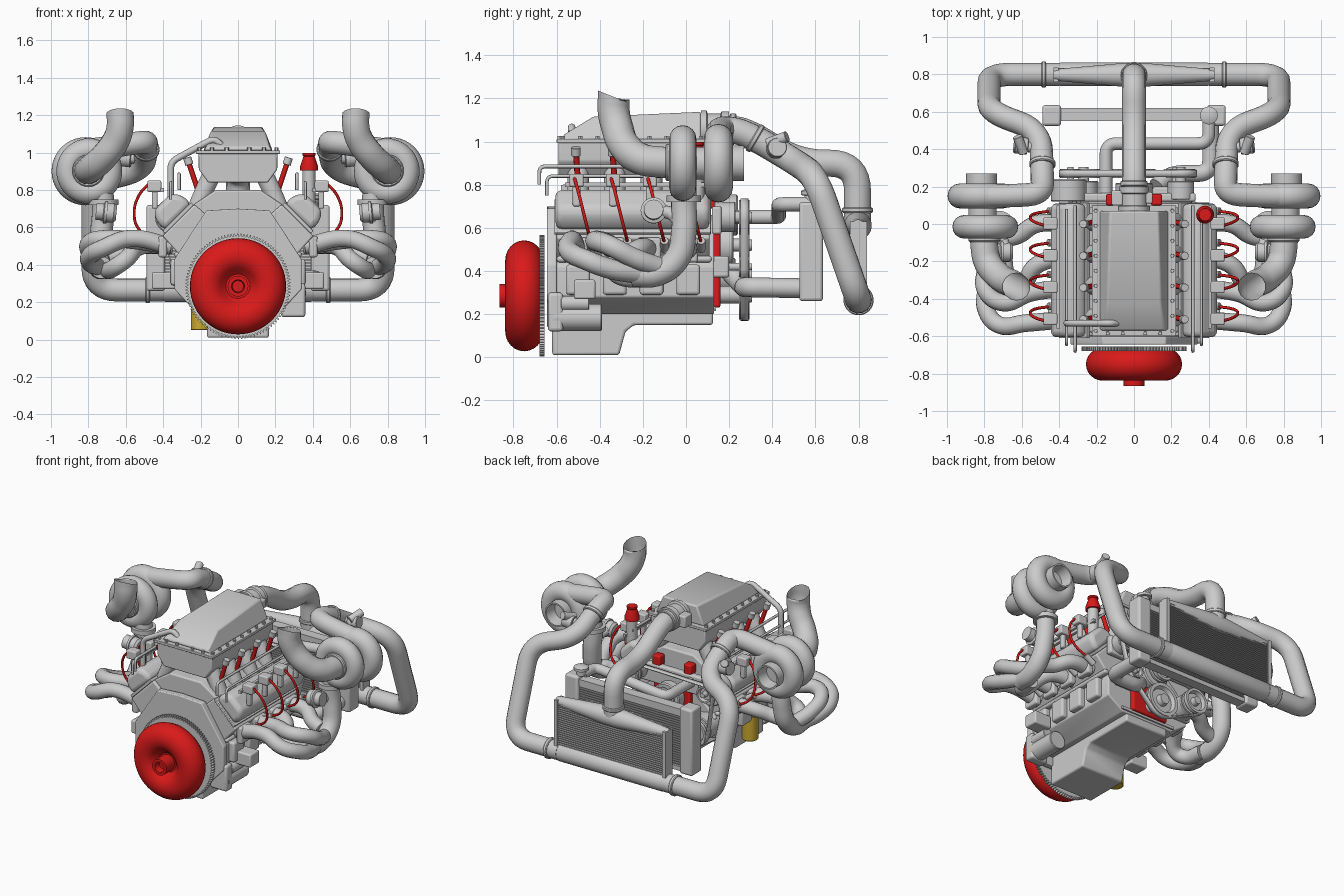
import bpy, bmesh, math
from mathutils import Vector, geometry

if "Cube" in bpy.data.objects:
    bpy.data.objects.remove(bpy.data.objects["Cube"])

def material(name, col):
    m = bpy.data.materials.new(name)
    m.diffuse_color = (*col, 1)
    m.use_nodes = True
    m.node_tree.nodes["Principled BSDF"].inputs["Base Color"].default_value = m.diffuse_color
    return m

RED = material("red", (0.7, 0.01, 0.01))
GOLD = material("gold", (0.6, 0.4, 0.03))

# ---------- helpers (all geometry in world space, +x half mirrored) ----------
def finish(bm, name, mat=None, mirror=False, bevel=0, angle=38):
    bmesh.ops.recalc_face_normals(bm, faces=bm.faces[:])
    me = bpy.data.meshes.new(name)
    bm.to_mesh(me)
    bm.free()
    me.polygons.foreach_set("use_smooth", [True] * len(me.polygons))
    me.set_sharp_from_angle(angle=math.radians(angle))
    ob = bpy.data.objects.new(name, me)
    bpy.context.collection.objects.link(ob)
    if mat:
        me.materials.append(mat)
    if bevel:
        b = ob.modifiers.new("bevel", 'BEVEL')
        b.width, b.segments = bevel, 3
    if mirror:
        ob.modifiers.new("mirror", 'MIRROR')
    return ob

def boxes(name, items, **kw):
    bm = bmesh.new()
    for x0, x1, y0, y1, z0, z1 in items:
        for v in bmesh.ops.create_cube(bm, size=1)['verts']:
            v.co = ((x0 + x1) / 2 + v.co.x * (x1 - x0), (y0 + y1) / 2 + v.co.y * (y1 - y0),
                    (z0 + z1) / 2 + v.co.z * (z1 - z0))
    return finish(bm, name, **kw)

def prism(name, pts, a, b, axis='y', **kw):
    bm = bmesh.new()
    place = (lambda p, d: (p[0], d, p[1])) if axis == 'y' else (lambda p, d: (d, p[0], p[1]))
    f = bm.faces.new([bm.verts.new(place(p, a)) for p in pts])
    for v in bmesh.ops.extrude_face_region(bm, geom=[f])['geom']:
        if isinstance(v, bmesh.types.BMVert):
            v.co[1 if axis == 'y' else 0] = b
    return finish(bm, name, **kw)

def lathe(name, prof, at, axis=(0, 1, 0), n=40, closed=False, **kw):
    bm = bmesh.new()
    q = Vector((0, 0, 1)).rotation_difference(Vector(axis))
    rings = [[bm.verts.new(Vector(at) + q @ Vector((r * math.cos(k * math.tau / n),
              r * math.sin(k * math.tau / n), h))) for k in range(n)] for r, h in prof]
    for i in range(len(rings) if closed else len(rings) - 1):
        a, b = rings[i], rings[(i + 1) % len(rings)]
        for k in range(n):
            bm.faces.new((a[k], a[(k + 1) % n], b[(k + 1) % n], b[k]))
    if not closed:
        bm.faces.new(rings[0])
        bm.faces.new(rings[-1])
    return finish(bm, name, **kw)

def cyl(name, at, r, h, axis=(0, 1, 0), **kw):
    return lathe(name, [(r * .93, 0), (r, r * .07), (r, h - r * .07), (r * .93, h)], at, axis, **kw)

def tube(name, pts, r, mat=None, mirror=False, caps=True, bend=0):
    """Pipe along points: smooth curve, or straight runs with rounded corners if bend is set."""
    pts = [Vector(p) for p in pts]
    if bend:
        out = [pts[0]]
        for a, p, b in zip(pts, pts[1:], pts[2:]):
            s, e = [p + (q - p).normalized() * min(bend, (q - p).length * .48) for q in (a, b)]
            out += [s * (1 - t) ** 2 + p * 2 * t * (1 - t) + e * t * t for t in (k / 8 for k in range(9))]
        pts = out + [pts[-1]]
    cu = bpy.data.curves.new(name, 'CURVE')
    cu.dimensions, cu.bevel_depth, cu.bevel_resolution = '3D', r, 5 if r > .02 else 2
    cu.resolution_u, cu.use_fill_caps = 2 if bend else 8, caps
    sp = cu.splines.new('BEZIER')
    sp.bezier_points.add(len(pts) - 1)
    for b, p in zip(sp.bezier_points, pts):
        b.co = p
        b.handle_left_type = b.handle_right_type = 'VECTOR' if bend else 'AUTO'
    tmp = bpy.data.objects.new(name, cu)
    bpy.context.collection.objects.link(tmp)
    me = bpy.data.meshes.new_from_object(tmp.evaluated_get(bpy.context.evaluated_depsgraph_get()))
    bm = bmesh.new()
    bm.from_mesh(me)
    bpy.data.objects.remove(tmp)
    bmesh.ops.remove_doubles(bm, verts=bm.verts[:], dist=1e-5)
    return finish(bm, name, mat, mirror, angle=50)

def sym(pts):
    return pts + [(-x, z) for x, z in reversed(pts) if x > 0]

def V(t, v):  # bank coordinates: t along the 45 degree bank, v outward across it
    return (.707 * (t + v), .32 + .707 * (t - v))

YS = [-.5, -.33, -.16, .01]

# ---------- block, sump, banks ----------
prism("engine_block", sym([(0, .2), (.2, .2), (.32, .28), (.32, .42), V(.3, .14), V(.3, -.14), (0, .66)]), -.62, .13, bevel=.008)
prism("rear_plate", sym([(0, .14), (.22, .14), (.34, .27), (.34, .43), (.17, .69), (0, .7)]), -.645, -.6, bevel=.006)
prism("oil_pan", [(-.62, .01), (-.31, .01), (-.28, .12), (-.24, .15), (.125, .15), (.125, .225), (-.62, .225)], -.165, .165, 'x', bevel=.012)
boxes("pan_rail", [(-.21, .21, -.63, .14, .215, .235)])
boxes("block_ribs", [(.3, .36, y - .055, y + .055, .29, .43) for y in YS] + [(.3, .34, -.6, .12, .44, .47)], mirror=True, bevel=.014)
boxes("engine_mount", [(.33, .46, -.52, -.42, .27, .36)], mirror=True, bevel=.01)
prism("cylinder_head", [V(.28, -.13), V(.28, .13), V(.45, .12), V(.45, -.12)], -.6, .11, mirror=True, bevel=.01)
prism("valve_cover_flange", [V(.45, -.115), V(.45, .1), V(.47, .1), V(.47, -.115)], -.61, .115, mirror=True, bevel=.004)
prism("valve_cover", [V(.46, -.11), V(.53, -.11), V(.58, -.07), V(.58, .055), V(.53, .09), V(.46, .09)], -.605, .11, mirror=True, bevel=.032)
boxes("timing_cover", [(-.14, .14, .12, .16, .23, .62)], mat=RED, bevel=.012)
cyl("oil_filter", (-.2, -.42, .05), .052, .17, (0, 0, 1), mat=GOLD)
cyl("starter_motor", (.3, -.62, .185), .062, .23)
cyl("starter_solenoid", (.33, -.58, .25), .035, .13)
boxes("starter_nose", [(.23, .36, -.64, -.57, .12, .3)], bevel=.015)

# ---------- converter and ring gear ----------
arc = [(.165 + .092 * math.cos(math.radians(a)), .09 + .088 * math.sin(math.radians(a))) for a in range(-90, 151, 15)]
lathe("torque_converter", arc + [(.065, .115), (.055, .115), (.055, .205), (.035, .205), (.03, .16)], (0, -.66, .285), (0, -1, 0), n=56, mat=RED)
gear = [((.282 if k % 4 < 2 else .268) * math.cos(k * math.tau / 400), .285 + (.282 if k % 4 < 2 else .268) * math.sin(k * math.tau / 400)) for k in range(400)]
prism("ring_gear", gear, -.68, -.655)

# ---------- intake ----------
prism("intake_valley", sym([(0, .6), (.2, .62), (.24, .72), (.12, .8), (0, .8)]), -.58, .09, bevel=.01)
prism("intake_box", sym([(0, .84), (.16, .84), (.21, .91), (.21, 1.0), (0, 1.0)]), -.59, .09, bevel=.008)
boxes("intake_flange", [(-.225, .225, -.6, .1, .993, 1.012)], bevel=.004)
bm = bmesh.new()  # plenum hood: low front lip, sloped face, long roof
rings = [[(-.185, 1.01), (-.165, 1.03), (.165, 1.03), (.185, 1.01)], [(-.185, 1.01), (-.145, 1.115), (.145, 1.115), (.185, 1.01)],
         [(-.185, 1.01), (-.13, 1.138), (.13, 1.138), (.185, 1.01)]]
vs = [[bm.verts.new((x, y, z)) for x, z in r] for r, y in zip(rings, (-.57, -.43, .07))]
for a, b in zip(vs, vs[1:]):
    for k in range(4):
        bm.faces.new((a[k], a[(k + 1) % 4], b[(k + 1) % 4], b[k]))
bm.faces.new(vs[0])
bm.faces.new(vs[-1])
finish(bm, "plenum_hood", bevel=.014)
for x, y in [(.205, -.57 + k * .08) for k in range(9)] + [(.06, -.585), (.14, -.585)]:
    cyl("flange_bolt", (x, y, 1.005), .011, .022, (0, 0, 1), n=6, mirror=True)
for y in YS:
    tube("intake_runner", [(.13, y, .9), (.17, y, .82), (.23, y, .68)], .05, mirror=True)
    tube("injector", [(.265, y - .01, .95), (.215, y, .8)], .014, RED, True)
    cyl("injector_head", (.26, y - .01, .935), .022, .04, (.3, 0, .95), n=16, mirror=True)
tube("fuel_rail", [(.315, -.68, .8), (.315, -.68, .885), (.315, .1, .885)], .009, mirror=True, bend=.03)
tube("vent_line", [(.36, -.645, .75), (.36, -.645, .84), (.36, .08, .84)], .008, mirror=True, bend=.03)
tube("breather_pipe", [(-.36, -.53, .76), (-.36, -.53, .95), (-.13, -.53, 1.075), (-.09, -.53, 1.04)], .018, bend=.04)
lathe("throttle_body", [(.085, 0), (.085, .025), (.07, .03), (.07, .09), (.08, .095), (.08, .13)], (0, .07, 1.06))
boxes("throttle_actuator", [(-.12, -.06, .1, .18, 1.02, 1.1), (.06, .1, .11, .17, 1.03, 1.09)], bevel=.008)

# ---------- ignition and oil filler ----------
for y in YS:
    boxes("coil_pack", [(.41, .485, y - .04, y + .025, .79, .85), (.43, .46, y - .025, y + .01, .7, .81)], mirror=True, bevel=.008)
    tube("plug_wire", [(.47, y - .02, .84), (.53, y, .77), (.555, y + .025, .67), (.53, y + .045, .59), (.44, y + .06, .53)], .008, RED, True)
    cyl("plug_boot", (.39, y + .06, .5), .02, .08, (.85, 0, .5), n=14, mirror=True)
boxes("coil_rail", [(.395, .415, -.56, .1, .79, .81)], mirror=True)
cyl("filler_neck", (.38, .05, .7), .035, .21, (0, 0, 1))
lathe("oil_filler_cap", [(.048, 0), (.048, .02), (.03, .075), (.034, .08), (.034, .092)], (.38, .05, .905), (0, 0, 1), mat=RED, n=20)

# ---------- exhaust headers ----------
PATHS = [[(.58, -.53, .54), (.72, -.54, .49), (.79, -.46, .45), (.79, -.35, .41), (.74, -.2, .385)],
         [(.56, -.37, .53), (.7, -.42, .54), (.79, -.36, .52), (.79, -.24, .46), (.75, -.13, .42)],
         [(.52, -.22, .5), (.61, -.33, .42), (.67, -.3, .38), (.7, -.17, .37)],
         [(.52, .0, .5), (.62, -.06, .46), (.7, -.08, .44)]]
for y, p in zip(YS, PATHS):
    tube("header_tube", [(.36, y - .01, .5)] + p, .047, mirror=True)
    boxes("port_flange", [(.38, .425, y - .065, y + .045, .44, .555)], mirror=True, bevel=.012)
tube("header_collector", [(.73, -.25, .385), (.74, -.13, .39), (.74, -.04, .46), (.73, -.01, .58), (.72, -.01, .72), (.74, -.01, .86)], .06, mirror=True)
lathe("collector_flange", [(.08, 0), (.08, .03)], (.72, -.01, .72), (0, 0, 1), mirror=True)
tube("wastegate_branch", [(.73, -.02, .6), (.71, -.06, .66), (.69, -.12, .68)], .03, mirror=True)
lathe("wastegate", [(.04, 0), (.052, .015), (.052, .05), (.06, .05), (.06, .065), (.045, .07), (.045, .11)], (.65, -.15, .675), (1, 0, .1), mirror=True)

# ---------- turbochargers ----------
ring = lambda R, r: [(R + r * math.cos(k * math.tau / 16), r * math.sin(k * math.tau / 16)) for k in range(16)]
lathe("turbine_scroll", ring(.113, .063), (.795, -.015, .9), closed=True, mirror=True)
lathe("compressor_scroll", ring(.115, .067), (.815, .15, .9), closed=True, mirror=True)
cyl("turbo_core", (.81, -.06, .9), .075, .25, mirror=True)
lathe("compressor_inlet", [(.06, 0), (.082, .02), (.082, .11), (.072, .11), (.06, .02)], (.815, .16, .9), mirror=True)
down = tube("exhaust_outlet", [(.8, -.02, .9), (.8, -.12, .905), (.78, -.21, .92), (.715, -.285, .98), (.65, -.32, 1.07), (.63, -.335, 1.14), (.63, -.335, 1.205)], .074, mirror=True, caps=False)
for v in down.data.vertices:  # slanted outlet cut
    if v.co.z > 1.2:
        v.co.z -= (v.co.y + .33) * .4
cyl("turbine_clamp", (.8, -.095, .903), .086, .03, mirror=True)

# ---------- charge piping ----------
tube("charge_pipe", [(.82, .15, 1.01), (.68, .15, 1.03), (.49, .16, 1.06), (.49, .27, 1.045), (.5, .5, .91), (.775, .6, .84),
                     (.775, .8, .265), (.4, .8, .265)], .062, mirror=True, bend=.13)
tube("throttle_pipe", [(0, .18, 1.06), (0, .28, 1.05), (0, .52, .9), (0, .795, .9), (0, .795, .6)], .064, bend=.13)
for at, ax, r in [((.47, .8, .265), (1, 0, 0), .07), ((.49, .31, 1.022), (0, .86, -.5), .07)]:
    cyl("hose_clamp", at, r, .025, ax, mirror=True)
cyl("throttle_clamp", (0, .2, 1.058), .073, .03, (0, 1, -.05))
cyl("cooler_clamp", (0, .795, .67), .071, .025, (0, 0, 1))
tube("blowoff_stub", [(.5, .4, .97), (.61, .42, .97)], .028, mirror=True)
cyl("blowoff_valve", (.57, .415, .965), .045, .07, (.8, .1, .1), mirror=True)
cyl("blowoff_horn", (.59, .38, .99), .026, .1, (.3, .8, .3), mirror=True)

# ---------- intercooler ----------
lathe("cooler_lower_tank", [(.045, 0), (.063, .05), (.063, .83), (.045, .88)], (-.44, .8, .265), (1, 0, 0))
lathe("cooler_upper_tank", [(.028, 0), (.034, .04), (.064, .38), (.064, .48), (.034, .82), (.028, .86)], (-.43, .797, .61), (1, 0, 0))
boxes("cooler_core", [(-.41, .41, .775, .82, .27, .61), (-.43, -.405, .76, .838, .25, .63), (.405, .43, .76, .838, .25, .63)])
boxes("cooler_fins", [(-.41, .41, .763, .834, .325 + k * .0145, .331 + k * .0145) for k in range(20)])

# ---------- radiator and hoses ----------
boxes("radiator_tanks", [(.39, .49, .525, .635, .26, .72)], mirror=True, bevel=.015)
boxes("radiator_core", [(-.4, .4, .56, .605, .28, .69), (-.4, .4, .55, .62, .655, .7), (-.4, .4, .55, .62, .27, .3)])
boxes("radiator_fins", [(-.4, .4, .55, .615, .31 + k * .016, .317 + k * .016) for k in range(22)])
lathe("radiator_cap", [(.03, 0), (.03, .035), (.048, .037), (.048, .055), (.03, .065)], (.4, .58, .715), (0, 0, 1), n=20)
tube("upper_hose", [(-.15, .15, .65), (-.15, .43, .65), (.4, .43, .71), (.4, .57, .71)], .034, bend=.06)
tube("lower_hose", [(.12, .2, .4), (.2, .27, .325), (.41, .27, .325), (.41, .55, .32)], .046, bend=.07)

# ---------- accessory drive ----------
PULLEYS = [(0, .29, .115), (0, .52, .085), (-.34, .66, .055), (.25, .65, .08), (-.27, .38, .085), (.22, .42, .05)]
for x, z, r in PULLEYS:
    lathe("pulley", [(r * .35, -.1), (r * .35, 0), (r, 0), (r, .012), (r * .9, .016), (r * .9, .022), (r, .026), (r, .05), (r * .8, .05), (r * .7, .025),
                     (r * .35, .025), (r * .3, .06), (.005, .06)], (x, .245, z))
pts = [Vector((x + (r + .006) * math.cos(a * .1745), z + (r + .006) * math.sin(a * .1745))) for x, z, r in PULLEYS for a in range(36)]
hull = [pts[i] for i in geometry.convex_hull_2d(pts)]
bm = bmesh.new()
lo, hi = ([bm.verts.new((p.x, y, p.y)) for p in hull] for y in (.252, .29))
for k in range(len(hull)):
    j = (k + 1) % len(hull)
    bm.faces.new((lo[k], lo[j], hi[j], hi[k]))
finish(bm, "drive_belt").modifiers.new("thickness", 'SOLIDIFY').thickness = .008
for name, x, z, r, y, d in [("alternator", -.35, .66, .095, .12, .12), ("steering_pump", .25, .65, .07, .13, .1),
                            ("air_compressor", -.27, .38, .08, .08, .15), ("water_pump", 0, .52, .1, .15, .07)]:
    cyl(name, (x, y, z), r, d)
boxes("accessory_bracket", [(-.4, .33, .12, .165, .57, .7), (-.33, -.1, .12, .16, .3, .45), (.1, .27, .12, .2, .37, .47)], bevel=.012)
boxes("coolant_outlet", [(.09, .15, .1, .16, .69, .76)], mat=RED, mirror=True, bevel=.01)
